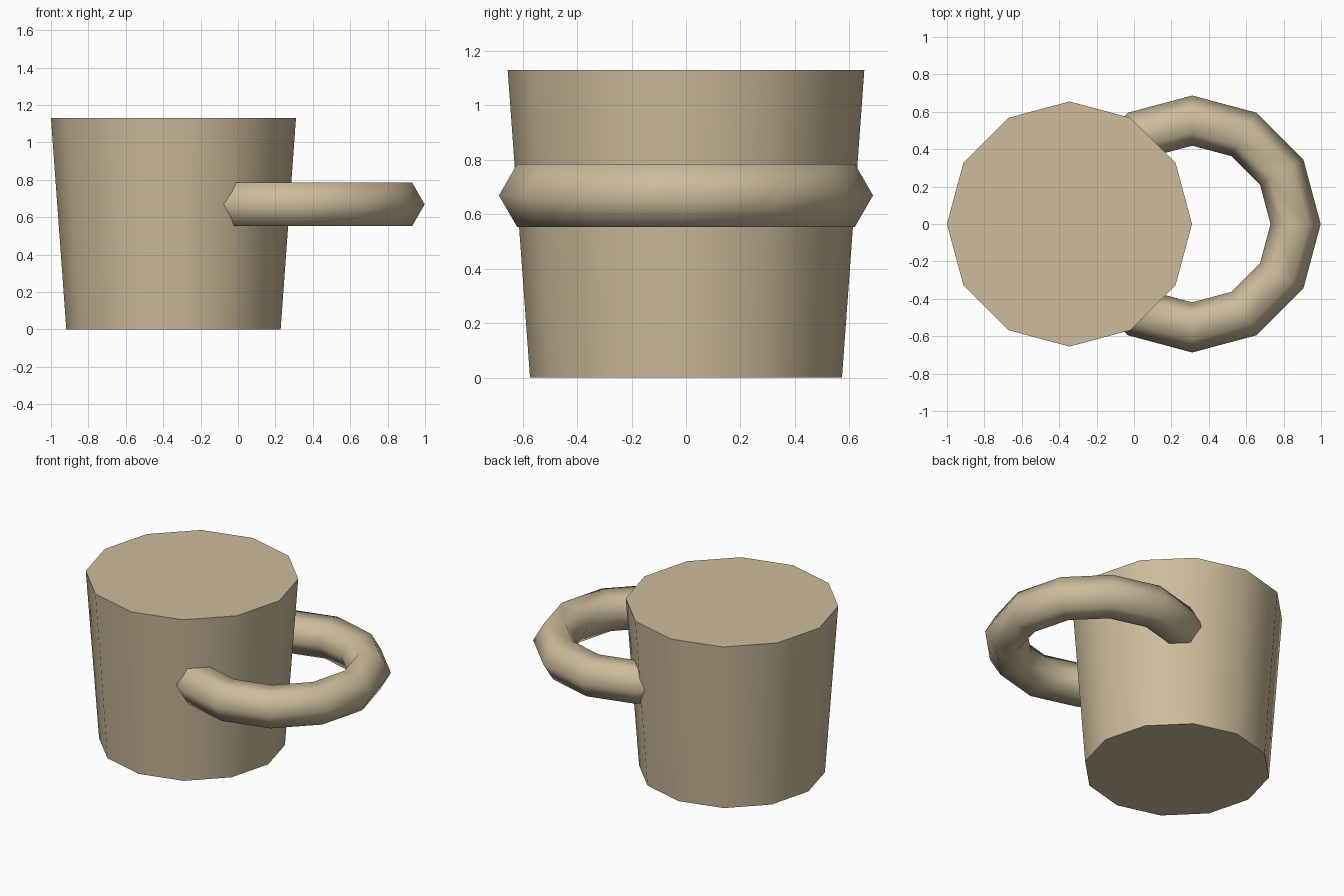
import bpy
import math

if "Cube" in bpy.data.objects:
    bpy.data.objects.remove(bpy.data.objects["Cube"])

# Shared tan clay colour
clay = bpy.data.materials.new("tan_clay")
clay.diffuse_color = (0.61, 0.50, 0.33, 1)
clay.use_nodes = True
clay.node_tree.nodes["Principled BSDF"].inputs["Base Color"].default_value = clay.diffuse_color


def finish(name, angle):
    obj = bpy.context.object
    obj.name = name
    obj.data.materials.append(clay)
    bpy.ops.object.shade_smooth_by_angle(angle=math.radians(angle))
    return obj


# Tapered twelve-sided cup body, closed at both ends
HEIGHT = 1.13
bpy.ops.mesh.primitive_cone_add(vertices=12, radius1=0.573, radius2=0.655,
                                depth=HEIGHT, location=(-0.345, 0, HEIGHT / 2))
finish("cup_body", 40)

# Horizontal ring handle with a hexagonal section, sunk into the body
bpy.ops.mesh.primitive_torus_add(major_segments=12, minor_segments=6,
                                 major_radius=0.553, minor_radius=0.134,
                                 location=(0.311, 0, 0.669))
finish("ring_handle", 75)
